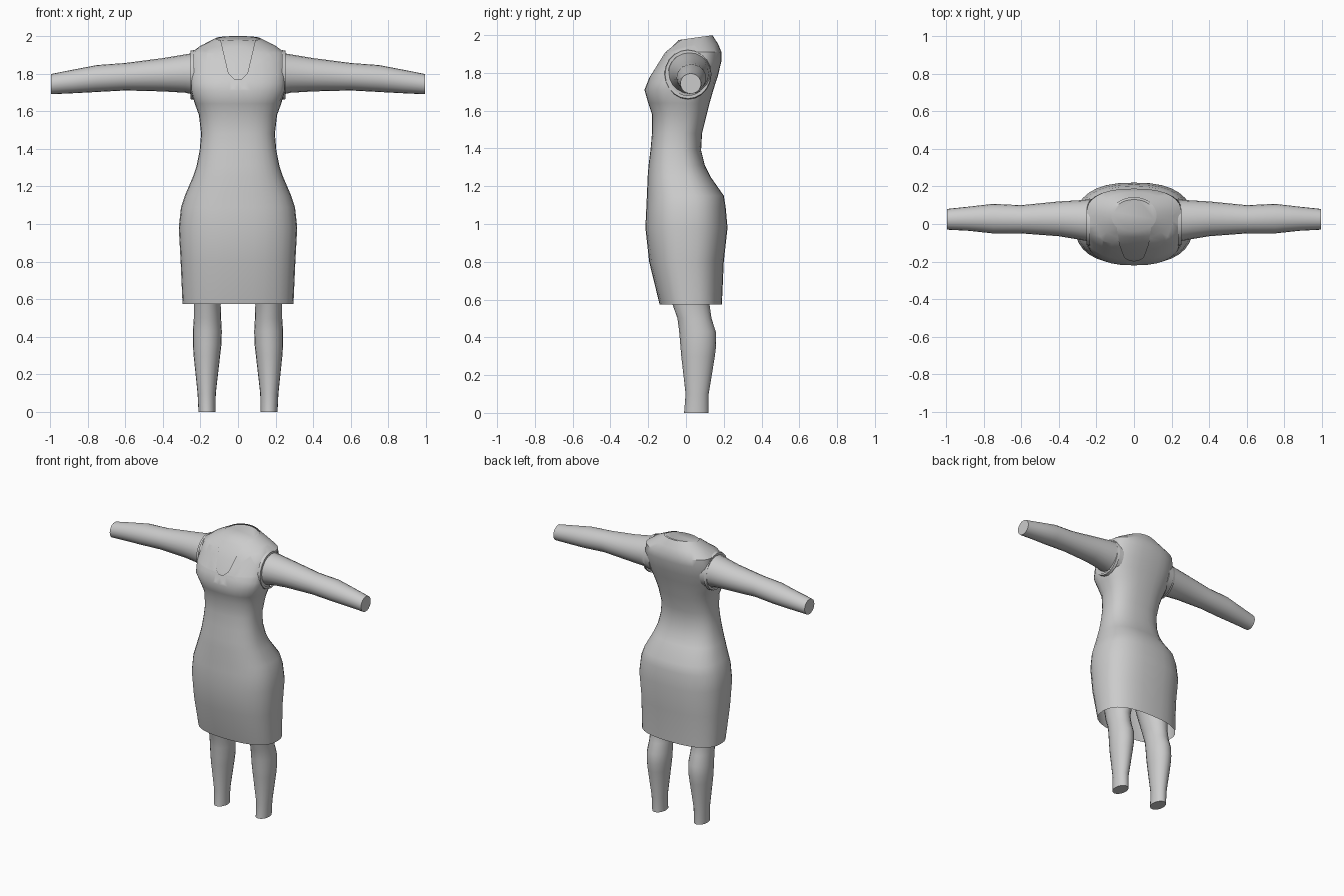
import bpy, bmesh
from math import cos, sin, pi
from mathutils import Vector

cube = bpy.data.objects.get("Cube")
if cube:
    bpy.data.objects.remove(cube, do_unlink=True)

grey = bpy.data.materials.new("plain grey")
grey.use_nodes = True
grey.diffuse_color = (0.6, 0.6, 0.6, 1)
grey.node_tree.nodes["Principled BSDF"].inputs["Base Color"].default_value = (0.6, 0.6, 0.6, 1)


def oval(u0, u1, v0, v1, power=2.0, count=32):
    """Rounded cross-section filling the given limits."""
    points = []
    for i in range(count):
        c, s = cos(2 * pi * i / count), sin(2 * pi * i / count)
        u = abs(c) ** (2 / power) * (1 if c > 0 else -1)
        v = abs(s) ** (2 / power) * (1 if s > 0 else -1)
        points.append(((u0 + u1) / 2 + u * (u1 - u0) / 2,
                       (v0 + v1) / 2 + v * (v1 - v0) / 2))
    return points


def loft(rings, cap_start=True, cap_end=True):
    bm = bmesh.new()
    loops = [[bm.verts.new(p) for p in ring] for ring in rings]
    for a, b in zip(loops, loops[1:]):
        for i in range(len(a)):
            j = (i + 1) % len(a)
            bm.faces.new((a[i], a[j], b[j], b[i]))
    if cap_start:
        bm.faces.new(loops[0][::-1])
    if cap_end:
        bm.faces.new(loops[-1])
    bmesh.ops.recalc_face_normals(bm, faces=bm.faces[:])
    return bm


def finish(bm, name, angle=40):
    mesh = bpy.data.meshes.new(name)
    bm.to_mesh(mesh)
    bm.free()
    mesh.materials.append(grey)
    obj = bpy.data.objects.new(name, mesh)
    bpy.context.collection.objects.link(obj)
    bpy.ops.object.select_all(action='DESELECT')
    obj.select_set(True)
    bpy.context.view_layer.objects.active = obj
    bpy.ops.object.shade_smooth_by_angle(angle=angle * pi / 180)
    return obj


# Dress sections: height, half width, front y, back y, tilt of the ring
SECTIONS = [
    (0.575, 0.295, -0.14, 0.19, 0), (0.80, 0.305, -0.195, 0.20, 0),
    (0.98, 0.315, -0.215, 0.22, 0), (1.09, 0.303, -0.21, 0.21, 0),
    (1.15, 0.283, -0.207, 0.20, 0), (1.25, 0.24, -0.203, 0.13, 0),
    (1.31, 0.22, -0.198, 0.10, 0), (1.39, 0.204, -0.188, 0.08, 0),
    (1.48, 0.196, -0.18, 0.085, 0), (1.58, 0.208, -0.18, 0.11, 0),
    (1.64, 0.23, -0.20, 0.125, 0), (1.71, 0.262, -0.22, 0.145, 0),
    (1.78, 0.275, -0.192, 0.168, 0), (1.86, 0.272, -0.143, 0.187, 0),
    (1.91, 0.257, -0.112, 0.188, 0), (1.947, 0.20, -0.08, 0.17, 0.05),
    (1.986, 0.12, -0.05, 0.14, 0.14),
]
ARMHOLE_X = 0.25


def torso_ring(section, shrink=0.0):
    z, half, front, back, tilt = section
    half, front, back = half - shrink, front + shrink, back - shrink
    limit = ARMHOLE_X - shrink if z > 1.6 else 1
    power = 2.5 if z < 1.93 else 2.1
    middle = (front + back) / 2
    return [(max(-limit, min(limit, x)), y, z + tilt * (y - middle))
            for x, y in oval(-half, half, front, back, power)]


# Dress shell, open at the hem and neck, with a tapered neckline cut out
dress = loft([torso_ring(s) for s in SECTIONS], False, False)
CUTS = [((0.05, 1.80), (0.09, 1.97)), ((0.02, 1.772), (0.05, 1.80)),
        ((0.0, 1.77), (0.02, 1.772))]
planes = []
for (x0, z0), (x1, z1) in CUTS:
    for side in (1, -1):
        planes.append((Vector((side * x0, 0, z0)),
                       Vector((side * (z1 - z0), 0, x0 - x1)).normalized()))
for point, normal in planes:
    faces = [f for f in dress.faces if f.calc_center_median().y < 0.03
             and f.calc_center_median().z > 1.70]
    parts = set(faces)
    for f in faces:
        parts.update(f.edges)
        parts.update(f.verts)
    bmesh.ops.bisect_plane(dress, geom=list(parts), plane_co=point, plane_no=normal)
opening = [f for f in dress.faces
           if f.calc_center_median().y < 0.0 and f.calc_center_median().z > 1.7
           and all((f.calc_center_median() - p).dot(n) < 0 for p, n in planes)]
bmesh.ops.delete(dress, geom=opening, context='FACES')
finish(dress, "dress")

# Upper body showing through the neckline
finish(loft([torso_ring(s, 0.01) for s in SECTIONS if s[0] > 1.6]), "chest")

# Arm sections: distance out, back and front limits, bottom and top
ARM = [(0.20, -0.10, 0.135, 1.68, 1.915), (0.28, -0.085, 0.127, 1.698, 1.902),
       (0.40, -0.065, 0.12, 1.705, 1.882), (0.60, -0.05, 0.10, 1.71, 1.856),
       (0.75, -0.05, 0.107, 1.702, 1.845), (0.88, -0.036, 0.092, 1.695, 1.82),
       (0.995, -0.03, 0.08, 1.69, 1.797)]
# Leg sections: height, inner and outer x, front and back y
LEG = [(0.0, 0.12, 0.21, -0.01, 0.12), (0.10, 0.118, 0.215, -0.002, 0.12),
       (0.30, 0.095, 0.236, -0.025, 0.153), (0.36, 0.088, 0.24, -0.03, 0.16),
       (0.43, 0.086, 0.24, -0.036, 0.158), (0.50, 0.09, 0.235, -0.045, 0.135),
       (0.57, 0.092, 0.235, -0.07, 0.125), (0.75, 0.05, 0.245, -0.11, 0.135),
       (1.0, 0.01, 0.26, -0.14, 0.15)]

for side, label in ((1, "left"), (-1, "right")):
    arm = [[(side * x, y, z) for y, z in oval(*limits, count=20)]
           for x, *limits in ARM]
    finish(loft(arm), label + "_arm")
    leg = [[(side * x, y, z) for x, y in oval(*limits, count=20)]
           for z, *limits in LEG]
    finish(loft(leg), label + "_leg")

    # Thin armhole trim around the shoulder
    rim = [[(side * x, y, z) for y, z in oval(-0.115 + d, 0.135 - d, 1.66 + d, 1.925 - d, count=20)]
           for x, d in ((0.235, 0), (0.253, 0.004), (0.253, 0.02))]
    finish(loft(rim, False, False), label + "_armhole")
